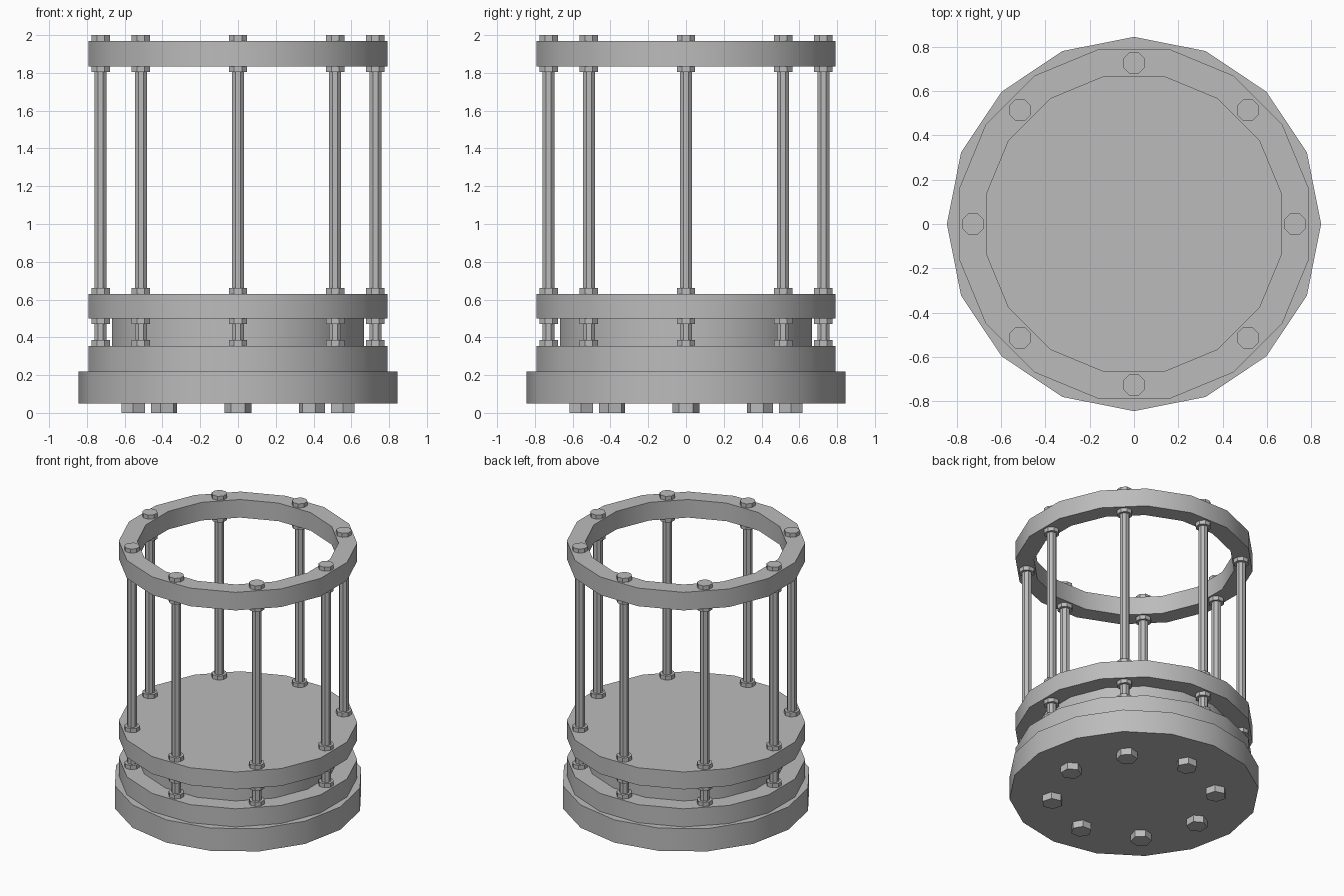
import bpy, math
from math import cos, sin, pi, tau

cube = bpy.data.objects.get("Cube")
if cube:
    bpy.data.objects.remove(cube, do_unlink=True)

steel = bpy.data.materials.new("grey_steel")
steel.use_nodes = True
grey = (0.5, 0.5, 0.5, 1)
steel.diffuse_color = grey
steel.node_tree.nodes["Principled BSDF"].inputs["Base Color"].default_value = grey


def finish(obj, name):
    obj.name = name
    obj.data.materials.append(steel)
    bpy.ops.object.shade_smooth_by_angle(angle=math.radians(30))
    return obj


def prism(name, sides, radius, z0, z1, x=0, y=0, turn=0):
    """Solid upright prism whose first corner points along the angle turn."""
    bpy.ops.mesh.primitive_cylinder_add(
        vertices=sides, radius=radius, depth=z1 - z0, location=(x, y, (z0 + z1) / 2))
    obj = bpy.context.object
    obj.rotation_euler.z = turn - pi / 2
    return finish(obj, name)


def ring(name, sides, outer, inner, z0, z1, turn):
    """Flat ring with a square cross-section."""
    section = [(outer, z0), (outer, z1), (inner, z1), (inner, z0)]
    verts, faces = [], []
    for i in range(sides):
        a = turn + tau * i / sides
        verts += [(r * cos(a), r * sin(a), z) for r, z in section]
        n = (i + 1) % sides
        for k in range(4):
            m = (k + 1) % 4
            faces.append((4 * i + k, 4 * n + k, 4 * n + m, 4 * i + m))
    mesh = bpy.data.meshes.new(name)
    mesh.from_pydata(verts, [], faces)
    obj = bpy.data.objects.new(name, mesh)
    bpy.context.collection.objects.link(obj)
    bpy.ops.object.select_all(action='DESELECT')
    obj.select_set(True)
    bpy.context.view_layer.objects.active = obj
    return finish(obj, name)


# Stacked discs of the base and the open ring on top
half = pi / 16
prism("base_plate", 16, 0.845, 0.05, 0.22)
prism("lower_flange", 16, 0.806, 0.22, 0.355, turn=half)
prism("neck", 16, 0.68, 0.355, 0.5, turn=half)
prism("upper_flange", 16, 0.806, 0.5, 0.63, turn=half)
ring("top_ring", 16, 0.806, 0.68, 1.835, 1.97, half)

# Eight tie rods with their nuts, and the bolts under the base
nuts = {
    "rod_foot_nut": (0.355, 0.385),
    "flange_under_nut": (0.47, 0.5),
    "flange_top_nut": (0.63, 0.66),
    "ring_under_nut": (1.805, 1.835),
    "ring_top_nut": (1.97, 2.0),
}
for i in range(8):
    a = tau * i / 8
    x, y = 0.727 * cos(a), 0.727 * sin(a)
    prism(f"tie_rod_{i}", 8, 0.034, 0.355, 1.97, x, y, a + pi / 8)
    for name, (z0, z1) in nuts.items():
        prism(f"{name}_{i}", 8, 0.053, z0, z1, x, y, a + pi / 8)
    prism(f"base_bolt_{i}", 6, 0.0715, 0, 0.05,
          0.555 * cos(a), 0.555 * sin(a), a + pi / 6)
